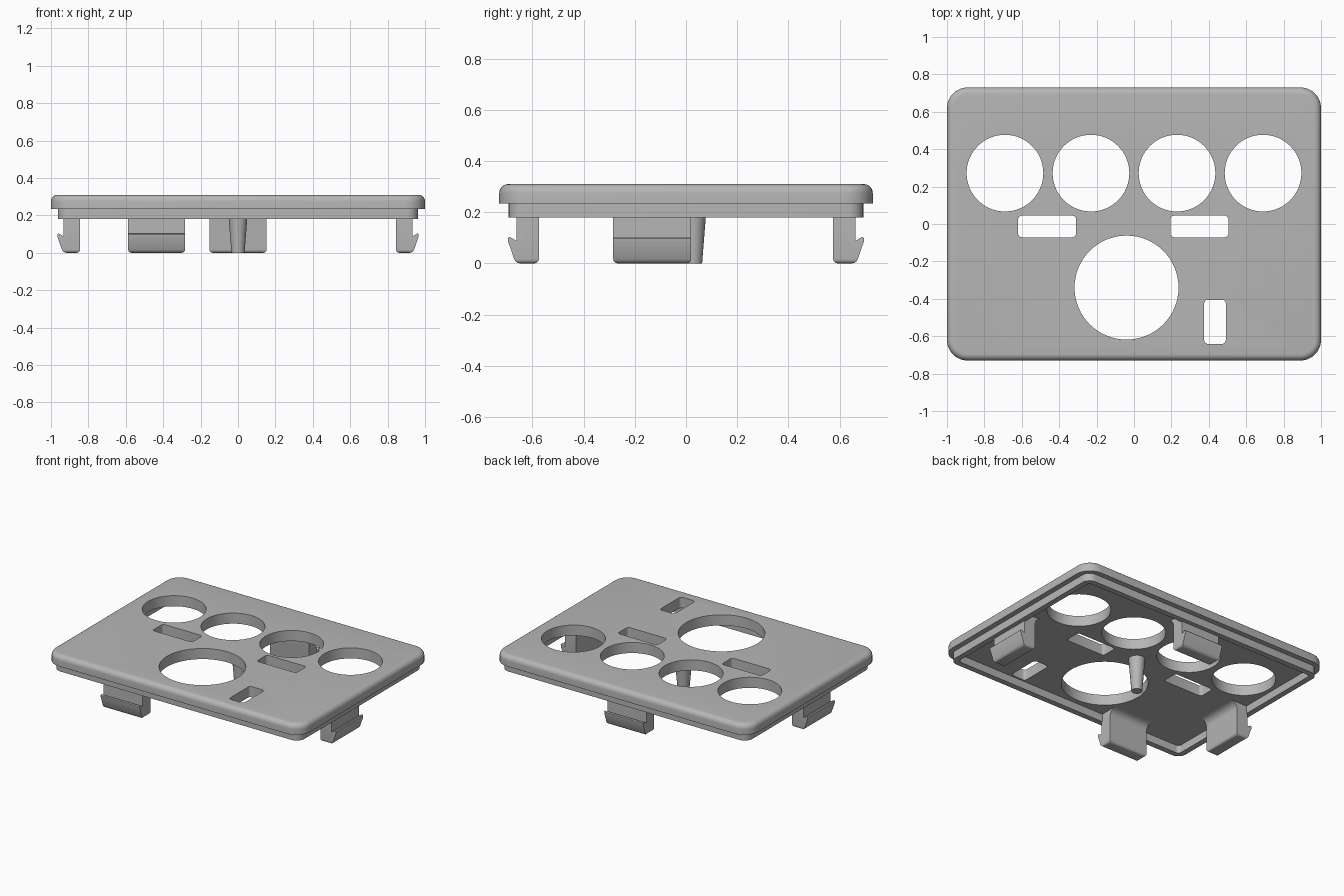
import bpy, bmesh, math
from mathutils import Matrix

if "Cube" in bpy.data.objects:
    bpy.data.objects.remove(bpy.data.objects["Cube"])

grey = bpy.data.materials.new("plain_grey")
grey.use_nodes = True
COLOUR = (0.47, 0.47, 0.47, 1)
grey.diffuse_color = COLOUR
grey.node_tree.nodes["Principled BSDF"].inputs["Base Color"].default_value = COLOUR

HALF_X, HALF_Y = 1.0, 0.73
TOP, UNDER, LIP_Z = 0.31, 0.235, 0.18


def rounded_rect(cx, cy, hx, hy, r, z, steps=8):
    pts = []
    for i, (sx, sy) in enumerate([(1, 1), (-1, 1), (-1, -1), (1, -1)]):
        for k in range(steps + 1):
            a = math.pi / 2 * (i + k / steps)
            pts.append((cx + sx * (hx - r) + r * math.cos(a),
                        cy + sy * (hy - r) + r * math.sin(a), z))
    return pts


def circle(cx, cy, r, z, steps=64):
    return [(cx + r * math.cos(math.tau * k / steps),
             cy + r * math.sin(math.tau * k / steps), z) for k in range(steps)]


def loft(bm, rings, loop=False):
    """Bridge matching rings; cap the ends, or join last to first."""
    vs = [[bm.verts.new(p) for p in ring] for ring in rings]
    n = len(vs[0])
    pairs = list(zip(vs, vs[1:])) + ([(vs[-1], vs[0])] if loop else [])
    for a, b in pairs:
        for i in range(n):
            j = (i + 1) % n
            bm.faces.new((a[i], a[j], b[j], b[i]))
    if not loop:
        bm.faces.new(vs[0])
        bm.faces.new(vs[-1])


def finish(bm, name):
    bmesh.ops.recalc_face_normals(bm, faces=bm.faces[:])
    me = bpy.data.meshes.new(name)
    bm.to_mesh(me)
    bm.free()
    me.materials.append(grey)
    ob = bpy.data.objects.new(name, me)
    bpy.context.collection.objects.link(ob)
    return ob


def smooth(ob):
    bpy.ops.object.select_all(action='DESELECT')
    ob.select_set(True)
    bpy.context.view_layer.objects.active = ob
    bpy.ops.object.shade_smooth_by_angle(angle=math.radians(32))


# Cover plate with a rounded top edge
bm = bmesh.new()
ROUND = 0.035
rings = [rounded_rect(0, 0, HALF_X, HALF_Y, 0.11, UNDER)]
for k in range(7):
    a = math.pi / 2 * k / 6
    inset = ROUND * (1 - math.cos(a))
    rings.append(rounded_rect(0, 0, HALF_X - inset, HALF_Y - inset, 0.11 - inset,
                              TOP - ROUND + ROUND * math.sin(a)))
loft(bm, rings)
plate = finish(bm, "cover_plate")

# Round openings and slots
bm = bmesh.new()
LOW, HIGH = UNDER - 0.1, TOP + 0.1
openings = [(x, 0.272, 0.205) for x in (-0.69, -0.23, 0.23, 0.69)] + [(-0.04, -0.34, 0.278)]
for x, y, r in openings:
    loft(bm, [circle(x, y, r, z) for z in (LOW, HIGH)])
slots = [(-0.465, -0.013, 0.155, 0.058), (0.35, -0.013, 0.155, 0.058),
         (0.433, -0.523, 0.058, 0.118)]
for x, y, hx, hy in slots:
    loft(bm, [rounded_rect(x, y, hx, hy, 0.02, z, 4) for z in (LOW, HIGH)])
cutter = finish(bm, "opening_cutter")
cutter.hide_render = True

cut = plate.modifiers.new("openings", 'BOOLEAN')
cut.operation, cut.solver, cut.object = 'DIFFERENCE', 'EXACT', cutter
bpy.context.view_layer.objects.active = plate
bpy.ops.object.modifier_apply(modifier=cut.name)
bpy.data.objects.remove(cutter)
smooth(plate)

# Locating lip under the plate
bm = bmesh.new()
lip = [(0.037, UNDER + 0.005, 0.06), (0.037, LIP_Z, 0.06),
       (0.077, LIP_Z, 0.025), (0.077, UNDER + 0.005, 0.025)]
loft(bm, [rounded_rect(0, 0, HALF_X - d, HALF_Y - d, r, z) for d, z, r in lip], loop=True)
smooth(finish(bm, "locating_lip"))


# Snap clips: profile is (distance in from plate edge, height)
def snap_clip(name, half, angle, shift, width=0.305):
    inner, fillet = 0.155, 0.05
    profile = [(0.068, UNDER + 0.005), (0.068, 0.088), (0.04, 0.104), (0.034, 0.098),
               (0.035, 0.085), (0.064, 0.0), (inner, 0.0)]
    for k in range(6):
        a = math.pi / 2 * k / 5
        profile.append((inner + fillet * (1 - math.cos(a)),
                        UNDER - fillet + fillet * math.sin(a)))
    profile.append((inner + fillet, UNDER + 0.005))
    bm = bmesh.new()
    loft(bm, [[(half - d, w, z) for d, z in profile] for w in (-width / 2, width / 2)])
    foot = [e for e in bm.edges if all(v.co.z < 0.001 for v in e.verts)]
    bmesh.ops.bevel(bm, geom=foot, offset=0.018, segments=4, profile=0.5, affect='EDGES')
    bm.transform(Matrix.Translation(shift) @ Matrix.Rotation(angle, 4, 'Z'))
    smooth(finish(bm, name))


snap_clip("left_clip", HALF_X, 0, (0, -0.132, 0))
snap_clip("right_clip", HALF_X, math.pi, (0, -0.132, 0))
snap_clip("front_clip", HALF_Y, -math.pi / 2, (-0.435, 0, 0))
snap_clip("back_clip", HALF_Y, math.pi / 2, (0, 0, 0))

# Tapered centre post
bm = bmesh.new()
loft(bm, [circle(0, 0.028, r, z, 32) for r, z in ((0.035, 0), (0.054, UNDER + 0.005))])
smooth(finish(bm, "centre_post"))
